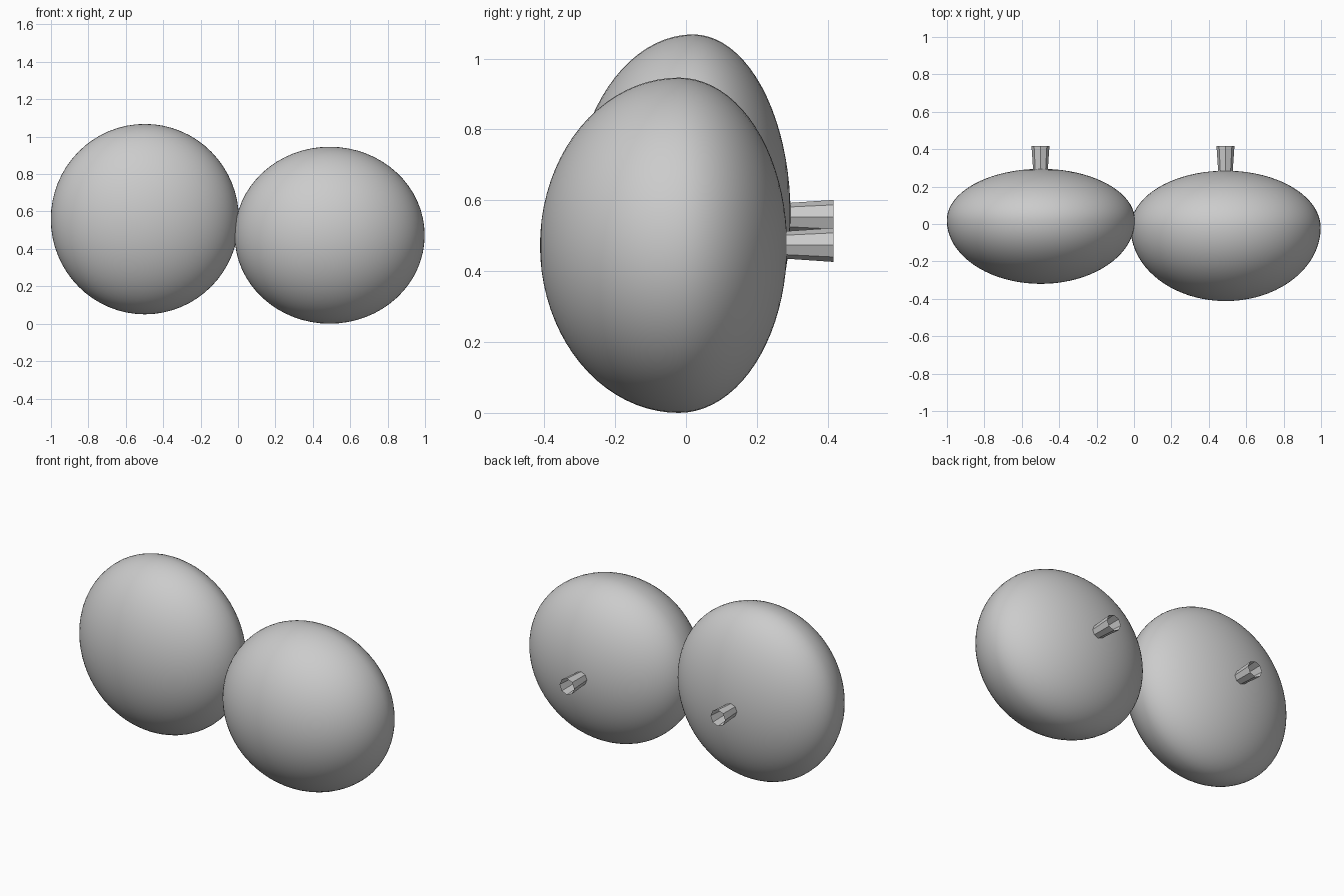
import bpy, bmesh, math
from mathutils import Matrix

if "Cube" in bpy.data.objects:
    bpy.data.objects.remove(bpy.data.objects["Cube"])

grey = bpy.data.materials.new("plain_grey")
grey.diffuse_color = (0.6, 0.6, 0.6, 1)
grey.use_nodes = True
grey.node_tree.nodes["Principled BSDF"].inputs["Base Color"].default_value = grey.diffuse_color


def finish(name, bm, smooth):
    mesh = bpy.data.meshes.new(name)
    bm.to_mesh(mesh)
    bm.free()
    mesh.materials.append(grey)
    for p in mesh.polygons:
        p.use_smooth = smooth
    obj = bpy.data.objects.new(name, mesh)
    bpy.context.collection.objects.link(obj)


def body(name, centre, rx, rz, front, back):
    # rounded shell, deeper towards the front than the back
    bm = bmesh.new()
    bmesh.ops.create_uvsphere(bm, u_segments=64, v_segments=40, radius=1)
    bmesh.ops.rotate(bm, verts=bm.verts, matrix=Matrix.Rotation(math.pi / 2, 3, 'X'))
    for v in bm.verts:
        x, y, z = v.co
        depth = front if y < 0 else back
        v.co = (centre[0] + x * rx, centre[1] + y * depth, centre[2] + z * rz)
    finish(name, bm, True)


def stem(name, x, z, y0, y1, r0, r1, sides=8):
    # open, flaring eight-sided tube pointing backwards
    bm = bmesh.new()
    rings = []
    for y, r in ((y0, r0), (y1, r1)):
        rings.append([bm.verts.new((x + r * math.cos(2 * math.pi * i / sides), y,
                                    z + r * math.sin(2 * math.pi * i / sides)))
                      for i in range(sides)])
    for i in range(sides):
        j = (i + 1) % sides
        bm.faces.new((rings[0][i], rings[1][i], rings[1][j], rings[0][j]))
    bmesh.ops.recalc_face_normals(bm, faces=bm.faces)
    # make sure the normals point away from the tube axis
    f = bm.faces[:][0]
    c = f.calc_center_median()
    if f.normal.x * (c.x - x) + f.normal.z * (c.z - z) < 0:
        bmesh.ops.reverse_faces(bm, faces=bm.faces)
    finish(name, bm, False)


# two bodies side by side
body("left_body", (-0.498, 0.02, 0.559), 0.503, 0.509, 0.34, 0.275)
body("right_body", (0.49, -0.02, 0.473), 0.508, 0.473, 0.392, 0.305)

# stems at the back
stem("left_stem", -0.50, 0.553, 0.24, 0.416, 0.036, 0.048)
stem("right_stem", 0.489, 0.474, 0.24, 0.416, 0.036, 0.048)
